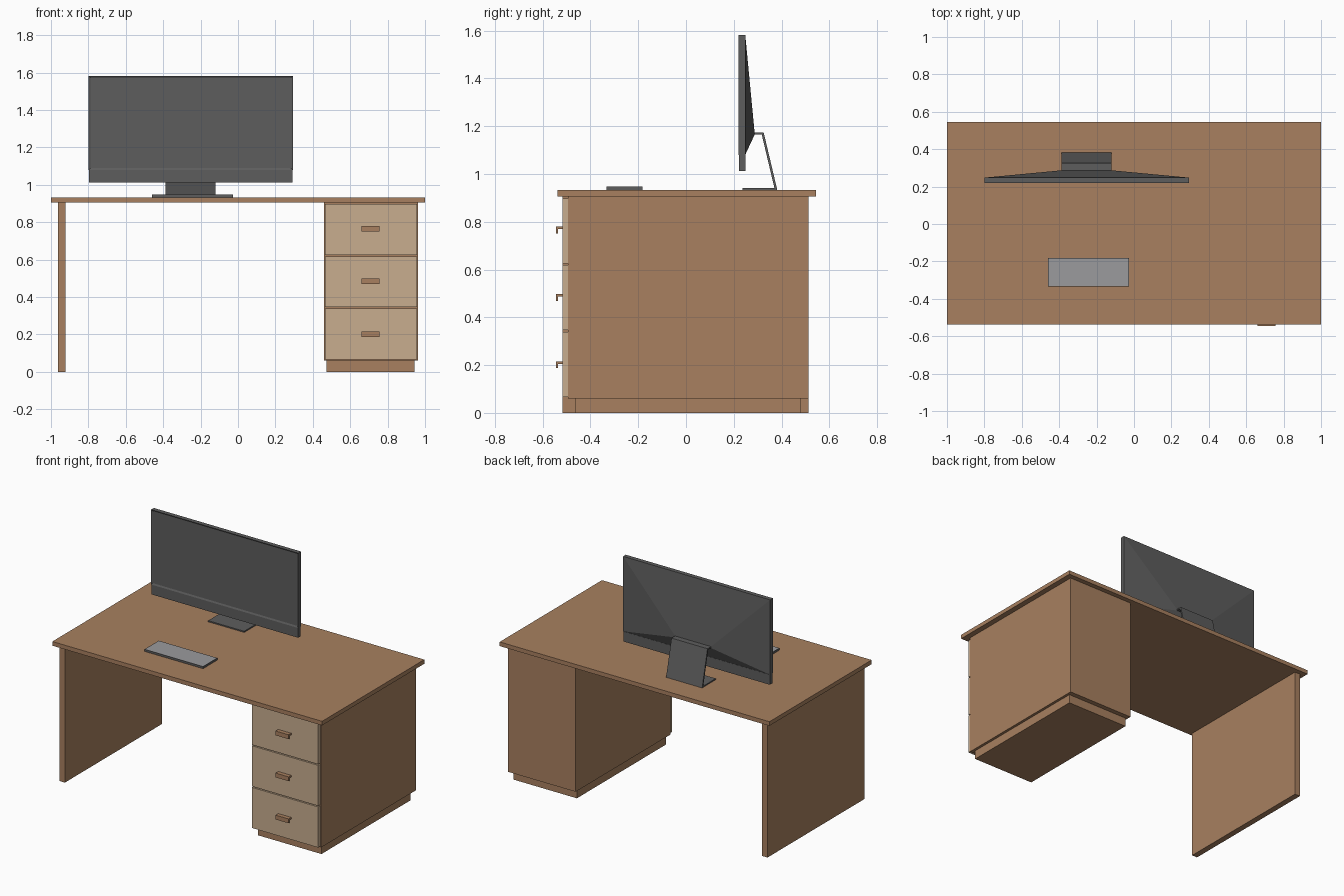
import bpy, bmesh

if "Cube" in bpy.data.objects:
    bpy.data.objects.remove(bpy.data.objects["Cube"])


def material(name, rgb):
    m = bpy.data.materials.new(name)
    m.diffuse_color = (*rgb, 1)
    m.use_nodes = True
    m.node_tree.nodes["Principled BSDF"].inputs["Base Color"].default_value = m.diffuse_color
    return m


WOOD = material("brown_wood", (0.392, 0.216, 0.115))
LIGHT = material("light_wood", (0.578, 0.418, 0.275))
DARK = material("dark_grey", (0.11, 0.11, 0.11))
GREY = material("key_grey", (0.325, 0.325, 0.34))


def finish(name, bm, *mats):
    bmesh.ops.recalc_face_normals(bm, faces=bm.faces)
    me = bpy.data.meshes.new(name)
    bm.to_mesh(me)
    bm.free()
    for m in mats:
        me.materials.append(m)
    ob = bpy.data.objects.new(name, me)
    bpy.context.collection.objects.link(ob)
    return ob


def box_bm(x, y, z):
    bm = bmesh.new()
    bmesh.ops.create_cube(bm, size=1)
    for v in bm.verts:
        v.co = [(r[0] + r[1]) / 2 + c * (r[1] - r[0]) for c, r in zip(v.co, (x, y, z))]
    return bm


def box(name, x, y, z, mat):
    return finish(name, box_bm(x, y, z), mat)


def extrude_x(name, profile, x0, x1, mat):
    """Closed (y, z) profile extruded along x."""
    bm = bmesh.new()
    f = bm.faces.new([bm.verts.new((x0, y, z)) for y, z in profile])
    new = bmesh.ops.extrude_face_region(bm, geom=[f])["geom"]
    bmesh.ops.translate(bm, vec=(x1 - x0, 0, 0),
                        verts=[g for g in new if isinstance(g, bmesh.types.BMVert)])
    return finish(name, bm, mat)


# Desk
box("desk_top", (-1, 1), (-0.538, 0.545), (0.905, 0.933), WOOD)
box("left_leg_panel", (-0.963, -0.922), (-0.517, 0.512), (0, 0.905), WOOD)
box("cabinet_body", (0.46, 0.962), (-0.493, 0.512), (0.06, 0.905), WOOD)
box("cabinet_plinth", (0.474, 0.944), (-0.464, 0.479), (0, 0.06), WOOD)

# Drawer fronts with hooked handles
for i in range(3):
    z = 0.067 + 0.279 * i
    box(f"drawer_front_{i + 1}", (0.465, 0.957), (-0.517, -0.493), (z, z + 0.272), LIGHT)
    t = 0.216 + 0.282 * i
    extrude_x(f"drawer_handle_{i + 1}",
              [(-0.517, t), (-0.545, t), (-0.545, t - 0.029), (-0.535, t - 0.029),
               (-0.535, t - 0.011), (-0.517, t - 0.011)], 0.661, 0.757, WOOD)

# Monitor: panel with recessed screen and tapered back
bm = box_bm((-0.798, 0.293), (0.219, 0.248), (1.08, 1.582))
bm.normal_update()
front = next(f for f in bm.faces if f.normal.y < -0.9)
back = next(f for f in bm.faces if f.normal.y > 0.9)
bmesh.ops.inset_region(bm, faces=[front], thickness=0.014)
bmesh.ops.translate(bm, verts=front.verts, vec=(0, 0.005, 0))
hump = bmesh.ops.extrude_discrete_faces(bm, faces=[back])["faces"][0]
for v in hump.verts:
    v.co = (-0.387 if v.co.x < -0.25 else -0.12, 0.287, 1.164 if v.co.z < 1.3 else 1.174)
finish("monitor_panel", bm, DARK)
box("monitor_lower_bar", (-0.796, 0.291), (0.222, 0.249), (1.013, 1.08), DARK)

# Bent sheet stand
extrude_x("monitor_stand",
          [(0.28, 1.174), (0.325, 1.174), (0.382, 0.933), (0.237, 0.933), (0.237, 0.941),
           (0.370, 0.941), (0.317, 1.165), (0.28, 1.165)], -0.387, -0.12, DARK)

# Keyboard with lighter key area
bm = box_bm((-0.46, -0.026), (-0.333, -0.182), (0.933, 0.947))
bm.normal_update()
top = next(f for f in bm.faces if f.normal.z > 0.9)
bmesh.ops.inset_region(bm, faces=[top], thickness=0.004)
top.material_index = 1
finish("keyboard", bm, DARK, GREY)
